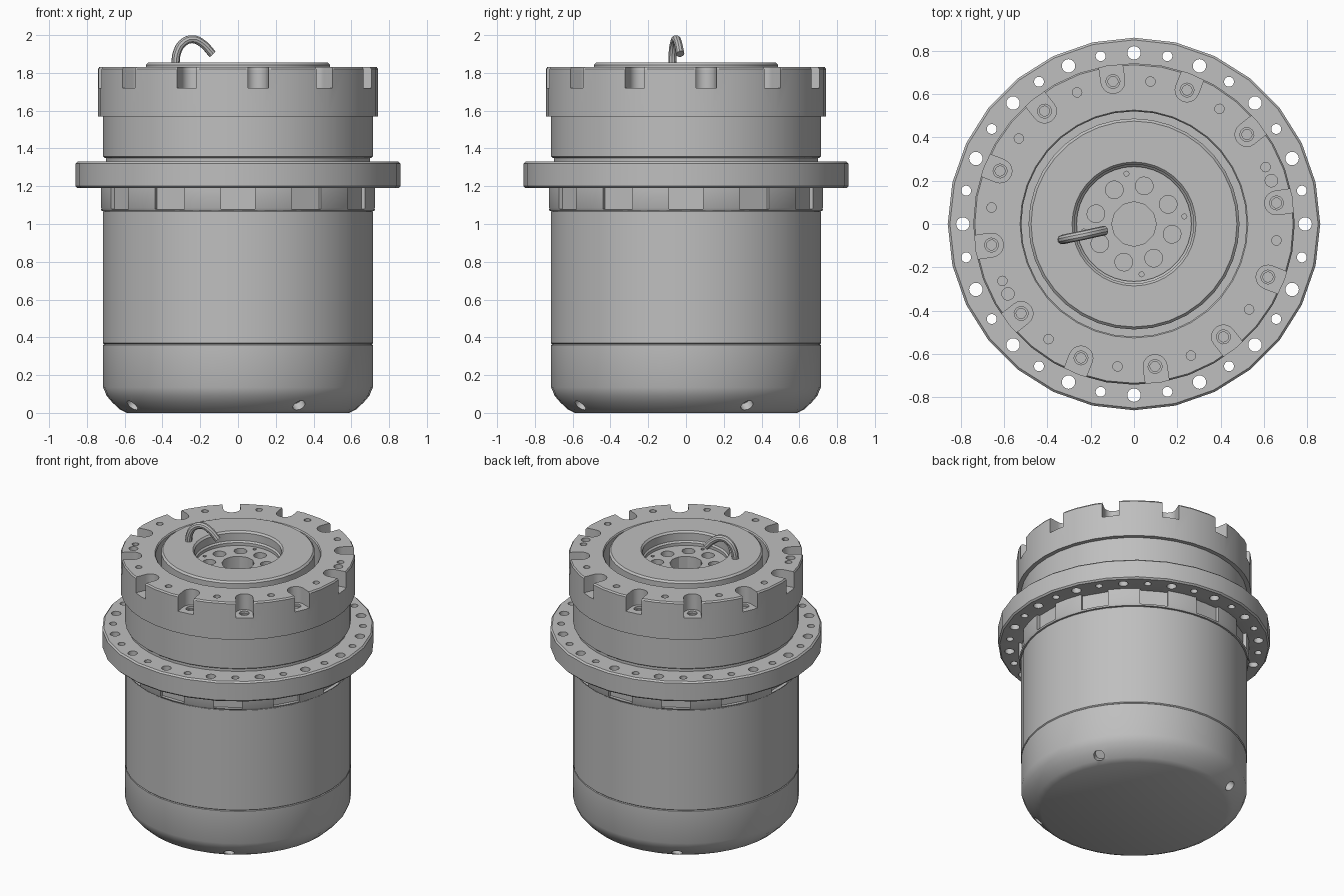
import bpy, bmesh
from math import pi, sin, cos, radians
from mathutils import Vector, Matrix

if "Cube" in bpy.data.objects:
    bpy.data.objects.remove(bpy.data.objects["Cube"], do_unlink=True)

steel = bpy.data.materials.new("grey_steel")
steel.use_nodes = True
GREY = (0.52, 0.52, 0.52, 1)
steel.diffuse_color = GREY
steel.node_tree.nodes["Principled BSDF"].inputs["Base Color"].default_value = GREY


def make_object(name, bm):
    bmesh.ops.recalc_face_normals(bm, faces=bm.faces)
    mesh = bpy.data.meshes.new(name)
    bm.to_mesh(mesh)
    bm.free()
    obj = bpy.data.objects.new(name, mesh)
    bpy.context.collection.objects.link(obj)
    mesh.materials.append(steel)
    return obj


def lathe(name, profile, sides=40, hollow=False):
    """Revolve (radius, height) points; capped ends, or a closed ring if hollow."""
    bm = bmesh.new()
    rings = [[bm.verts.new((r * cos(2 * pi * i / sides), r * sin(2 * pi * i / sides), z))
              for i in range(sides)] for r, z in profile]
    pairs = list(zip(rings, rings[1:]))
    if hollow:
        pairs.append((rings[-1], rings[0]))
    else:
        bm.faces.new(rings[0])
        bm.faces.new(rings[-1])
    for a, b in pairs:
        for i in range(sides):
            j = (i + 1) % sides
            bm.faces.new((a[i], a[j], b[j], b[i]))
    return make_object(name, bm)


def circle(radius, sides=16):
    return [(radius * cos(2 * pi * i / sides), radius * sin(2 * pi * i / sides))
            for i in range(sides)]


def spaced(count, start=0):
    return [start + 360 * i / count for i in range(count)]


def cut(target, cuts):
    """Subtract prisms given as (outline, distance, angles, bottom, top)."""
    bm = bmesh.new()
    for outline, dist, angles, low, high in cuts:
        for angle in angles:
            turn = Matrix.Rotation(radians(angle), 3, 'Z')
            loops = [[bm.verts.new(turn @ Vector((dist + x, y, z))) for x, y in outline]
                     for z in (low, high)]
            for loop in loops:
                bm.faces.new(loop)
            for i in range(len(outline)):
                j = (i + 1) % len(outline)
                bm.faces.new((loops[0][i], loops[0][j], loops[1][j], loops[1][i]))
    subtract(target, make_object("cutter", bm))


def subtract(target, cutter):
    cutter.hide_render = True
    mod = target.modifiers.new("cut", 'BOOLEAN')
    mod.operation = 'DIFFERENCE'
    mod.solver = 'EXACT'
    mod.object = cutter
    bpy.context.view_layer.update()
    graph = bpy.context.evaluated_depsgraph_get()
    mesh = bpy.data.meshes.new_from_object(target.evaluated_get(graph))
    target.modifiers.clear()
    target.data = mesh
    bpy.data.objects.remove(cutter, do_unlink=True)


# Rounded bottom shell with four drilled edge holes
bottom = lathe("bottom_shell", [(0.59, 0), (0.625, 0.018), (0.665, 0.055), (0.695, 0.09),
                                (0.714, 0.135), (0.714, 0.36), (0.705, 0.368)])
bm = bmesh.new()
for angle in spaced(4, 30):
    place = (Matrix.Rotation(radians(angle), 4, 'Z') @ Matrix.Translation((0.655, 0, 0.03))
             @ Matrix.Rotation(radians(135), 4, 'Y'))
    bmesh.ops.create_cone(bm, cap_ends=True, segments=16, radius1=0.035, radius2=0.035,
                          depth=0.12, matrix=place)
subtract(bottom, make_object("cutter", bm))

# Main cylinder
body = lathe("main_body", [(0.705, 0.36), (0.716, 0.37), (0.716, 1.065), (0.71, 1.07)])

# Castellated ring below the flange
toothed = lathe("toothed_ring", [(0.722, 1.07), (0.73, 1.085), (0.73, 1.19)], 48)
slot = [(0, -0.09), (0.2, -0.09), (0.2, 0.09), (0, 0.09)]
cut(toothed, [(slot, 0.702, spaced(12), 1.08, 1.3)])

# Mounting flange with alternating large and small through holes
flange = lathe("mounting_flange", [(0.71, 1.19), (0.85, 1.19), (0.86, 1.2), (0.86, 1.32),
                                   (0.85, 1.33), (0.68, 1.33), (0.68, 1.2)], 28, hollow=True)
cut(flange, [(circle(0.031), 0.79, spaced(16), 1, 1.5),
             (circle(0.023), 0.79, spaced(16, 11.25), 1, 1.5)])

# Groove and neck
lathe("neck_groove", [(0.7, 1.19), (0.7, 1.355)])
lathe("neck", [(0.705, 1.35), (0.714, 1.357), (0.714, 1.575)])

# Upper ring with scalloped bolt pockets
upper = lathe("upper_ring", [(0.52, 1.57), (0.742, 1.57), (0.742, 1.82), (0.735, 1.83),
                             (0.526, 1.83), (0.52, 1.822)], 36, hollow=True)
pocket = [(0.055 * cos(a), 0.055 * sin(a)) for a in
          [pi / 2 + pi * i / 10 for i in range(11)]] + [(0.2, -0.055), (0.2, 0.055)]
cut(upper, [(pocket, 0.665, spaced(12, 8.4), 1.72, 1.95),
            (circle(0.022, 12), 0.662, spaced(12, 23.4), 1.76, 1.95),
            (circle(0.029), 0.665, (17.5, 209), 1.74, 1.95)])
cut(upper, [(circle(0.032), 0.665, spaced(12, 8.4), 1.705, 1.74)])
cut(upper, [(circle(0.023), 0.665, spaced(12, 8.4), 1.62, 1.73)])

# Raised cover with the recessed hub
cover = lathe("top_cover", [(0.487, 1.56), (0.487, 1.843), (0.475, 1.855), (0.286, 1.855),
                            (0.275, 1.843), (0.275, 1.79), (0.265, 1.78), (0.265, 1.76)], 36)
cut(cover, [(circle(0.103, 12), 0, (0,), 1.62, 1.82),
            (circle(0.041), 0.182, spaced(8, 30), 1.69, 1.82),
            (circle(0.012, 8), 0.235, spaced(4, 8.5), 1.72, 1.82)])

# Bent lifting hook
curve = bpy.data.curves.new("hook_path", 'CURVE')
curve.dimensions = '3D'
curve.bevel_depth = 0.022
curve.bevel_resolution = 3
curve.resolution_u = 6
curve.use_fill_caps = True
path = [(-0.332, -0.072, 1.84), (-0.322, -0.07, 1.91), (-0.29, -0.063, 1.96),
        (-0.24, -0.053, 1.978), (-0.19, -0.042, 1.957), (-0.135, -0.03, 1.9)]
spline = curve.splines.new('BEZIER')
spline.bezier_points.add(len(path) - 1)
for point, co in zip(spline.bezier_points, path):
    point.co = co
    point.handle_left_type = point.handle_right_type = 'AUTO'
source = bpy.data.objects.new("hook_source", curve)
bpy.context.collection.objects.link(source)
bpy.context.view_layer.update()
graph = bpy.context.evaluated_depsgraph_get()
mesh = bpy.data.meshes.new_from_object(source.evaluated_get(graph))
bpy.data.objects.remove(source, do_unlink=True)
mesh.materials.clear()
mesh.materials.append(steel)
hook = bpy.data.objects.new("lifting_hook", mesh)
bpy.context.collection.objects.link(hook)

# Smooth shading with crisp edges
bpy.ops.object.select_all(action='DESELECT')
for obj in bpy.context.collection.objects:
    if obj.type == 'MESH' and steel.name in obj.data.materials:
        obj.select_set(True)
        bpy.context.view_layer.objects.active = obj
bpy.ops.object.shade_smooth_by_angle(angle=radians(30))
